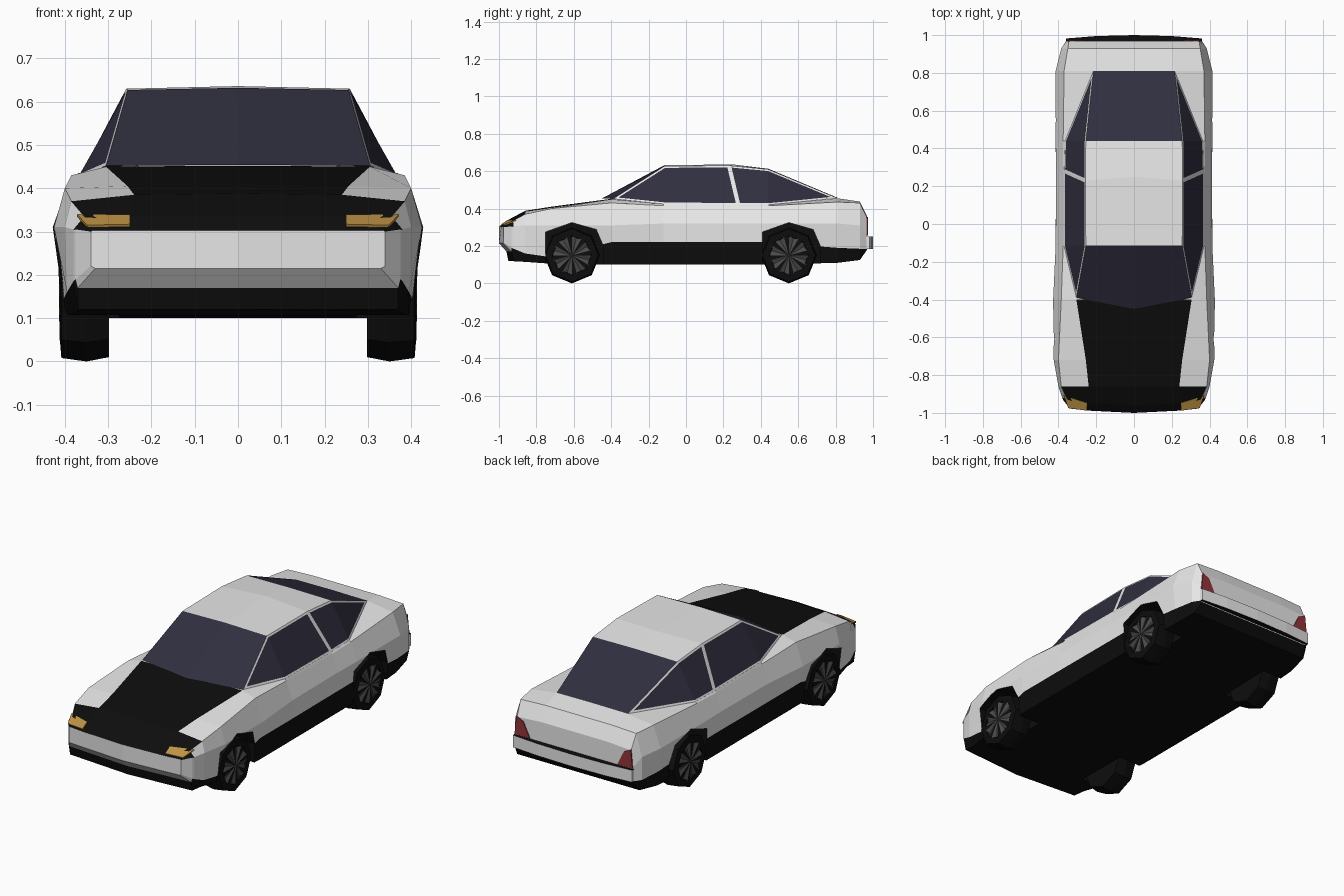
import bpy, bmesh
from math import sin, cos, pi
from mathutils import Vector

cube = bpy.data.objects.get("Cube")
if cube:
    bpy.data.objects.remove(cube, do_unlink=True)


def material(name, rgb):
    mat = bpy.data.materials.new(name)
    mat.use_nodes = True
    color = (*rgb, 1)
    mat.diffuse_color = color
    mat.node_tree.nodes["Principled BSDF"].inputs["Base Color"].default_value = color
    return mat


WHITE, BLACK, GLASS, ORANGE, RED, GREY = range(6)
MATS = [
    material("white paint", (.8, .8, .8)),
    material("black trim", (.004, .004, .004)),
    material("tinted glass", (.03, .028, .05)),
    material("orange lamp", (.52, .29, .06)),
    material("red lamp", (.28, .035, .045)),
    material("wheel grey", (.07, .07, .07)),
]


def finish(name, bm):
    bmesh.ops.recalc_face_normals(bm, faces=bm.faces[:])
    mesh = bpy.data.meshes.new(name)
    bm.to_mesh(mesh)
    bm.free()
    for mat in MATS:
        mesh.materials.append(mat)
    obj = bpy.data.objects.new(name, mesh)
    bpy.context.collection.objects.link(obj)
    return obj


def add_face(bm, verts, mat):
    face = bm.faces.new(verts)
    face.material_index = mat
    return face


def prism(bm, points, offset, mat, cap_mat=None):
    """Extrude a polygon along an offset vector."""
    low = [bm.verts.new(p) for p in points]
    high = [bm.verts.new(Vector(p) + Vector(offset)) for p in points]
    for cap in (low, high):
        add_face(bm, cap, mat if cap_mat is None else cap_mat)
    for i in range(len(low)):
        j = (i + 1) % len(low)
        add_face(bm, (low[i], low[j], high[j], high[i]), mat)


# Body: cross-sections from nose to tail
# y, floor z, floor x, then x z of sill, waist, shoulder, deck edge, and centre z
SECTIONS = [
    (-1, .215, .33, .34, .22, .34, .3, .335, .303, .25, .303, .303),
    (-.96, .17, .37, .375, .19, .375, .305, .35, .33, .25, .335, .335),
    (-.95, .12, .37, .38, .185, .38, .305, .355, .335, .25, .34, .34),
    (-.86, .115, .37, .395, .16, .4, .31, .385, .37, .24, .385, .388),
    (-.72, .105, .4, .405, .14, .425, .31, .4, .4, .255, .405, .41),
    (-.4, .1, .41, .415, .22, .428, .31, .385, .43, .305, .45, .452),
    (-.12, .1, .41, .415, .22, .415, .32, .375, .415, .37, .425, .425),
    (.28, .1, .41, .413, .22, .412, .32, .375, .41, .37, .42, .42),
    (.44, .1, .41, .413, .22, .415, .32, .375, .415, .365, .42, .42),
    (.81, .11, .39, .4, .19, .415, .32, .37, .435, .215, .455, .455),
    (.93, .125, .37, .385, .185, .385, .31, .35, .43, .2, .437, .437),
    (.968, .18, .35, .36, .185, .357, .26, .345, .35, .2, .36, .36),
]


def body_color(station, strip):
    if strip <= 1:
        return WHITE if station == 0 else BLACK
    if strip == 3:
        return BLACK if station < 2 else WHITE
    if strip == 4:
        return BLACK if station < 3 else WHITE
    if strip == 5:
        return BLACK if station < 5 else WHITE
    return WHITE


bm = bmesh.new()
rings = []
for y, floor, fx, *rest in SECTIONS:
    half = [(0, floor), (fx, floor)] + list(zip(rest[0:8:2], rest[1:8:2])) + [(0, rest[8])]
    outline = half + [(-x, z) for x, z in half[5:0:-1]]
    bow = .2 if y < -.9 else 0
    rings.append([bm.verts.new((x, y + bow * x * x, z)) for x, z in outline])
for s, (a, b) in enumerate(zip(rings, rings[1:])):
    for k in range(12):
        n = (k + 1) % 12
        add_face(bm, (a[k], a[n], b[n], b[k]), body_color(s, min(k, 11 - k)))
for ring in (rings[0], rings[-1]):
    add_face(bm, ring[:7], WHITE)
    add_face(bm, ring[6:] + ring[:1], WHITE)
body = finish("body", bm)

# Wheel arches cut out of the body
AXLES = (-.61, .55)
ARCH = [(-.14, -.1), (-.14, .275), (0, .325), (.13, .288), (.168, .2), (.168, -.1)]
bm = bmesh.new()
for axle in AXLES:
    for side in (1, -1):
        prism(bm, [(side * .275, axle + y, z) for y, z in ARCH], (side * .3, 0, 0), BLACK)
cutter = finish("arch_cutter", bm)
cutter.hide_render = True
cut = body.modifiers.new("arches", 'BOOLEAN')
cut.operation = 'DIFFERENCE'
cut.solver = 'EXACT'
cut.object = cutter
bpy.context.view_layer.objects.active = body
bpy.ops.object.modifier_apply(modifier=cut.name)
bpy.data.objects.remove(cutter, do_unlink=True)

# Cabin: roof, windscreens and framed side windows
CABIN = dict(
    a_low=(.305, -.39, .452), a_top=(.255, -.115, .627), b_top=(.258, .23, .63),
    c_top=(.255, .44, .61), c_low=(.215, .81, .456), belt_front=(.37, -.12, .424),
    belt_mid=(.37, .28, .419), belt_rear=(.365, .44, .419),
)
bm = bmesh.new()
mid = {n: bm.verts.new(p) for n, p in dict(
    a_low=(0, -.45, .454), a_top=(0, -.115, .632), b_top=(0, .25, .636),
    c_top=(0, .44, .613), c_low=(0, .81, .458)).items()}
for side in (1, -1):
    v = {n: bm.verts.new((side * x, y, z)) for n, (x, y, z) in CABIN.items()}
    for p, q, mat in (("a_low", "a_top", GLASS), ("a_top", "b_top", WHITE),
                      ("b_top", "c_top", WHITE), ("c_top", "c_low", GLASS)):
        add_face(bm, (mid[p], v[p], v[q], mid[q]), mat)
    for group in (("a_low a_top belt_front", "a_top b_top belt_mid belt_front"),
                  ("b_top c_top belt_rear belt_mid", "c_top c_low belt_rear")):
        panes = [add_face(bm, [v[n] for n in names.split()], GLASS) for names in group]
        bmesh.ops.recalc_face_normals(bm, faces=bm.faces[:])
        frame = bmesh.ops.inset_region(bm, faces=panes, thickness=.011,
                                       use_boundary=True, use_even_offset=True)
        for face in frame["faces"]:
            face.material_index = WHITE
finish("cabin", bm)

# Rear bumper with black top and underside
bm = bmesh.new()
edge = [(.362, .94), (.36, .982), (.2, .995), (0, 1)]
plan = edge + [(-x, y) for x, y in edge[-2::-1]]
prism(bm, [(x, y, .185) for x, y in plan], (0, 0, .066), WHITE, BLACK)
finish("rear_bumper", bm)

# Lamps as thin plates
FRONT_LAMP = [(.25, -.985, .311), (.348, -.972, .309), (.372, -.905, .334), (.25, -.945, .334)]
REAR_LAMP = [(.265, .966, .255), (.357, .966, .255), (.346, .966, .355), (.305, .966, .335)]
for side, word in ((1, "left"), (-1, "right")):
    for name, shape, offset, mat in (("front_lamp", FRONT_LAMP, (0, -.003, .006), ORANGE),
                                     ("rear_lamp", REAR_LAMP, (0, .007, 0), RED)):
        bm = bmesh.new()
        prism(bm, [(side * x, y, z) for x, y, z in shape], offset, mat)
        finish(f"{word}_{name}", bm)

# Wheels: eight-sided tyre and faceted spoked rim
TYRE = [(.298, .08), (.298, .14), (.35, .15), (.408, .142), (.411, .105), (.395, .1)]


def circle(bm, x, radius, axle, count):
    return [bm.verts.new((x, axle + radius * sin(2 * pi * i / count),
                          .15 + radius * cos(2 * pi * i / count))) for i in range(count)]


for axle, end in zip(AXLES, ("front", "rear")):
    for side, word in ((1, "left"), (-1, "right")):
        bm = bmesh.new()
        loops = [circle(bm, side * x, r, axle, 8) for x, r in TYRE]
        for a, b in zip(loops, loops[1:]):
            for i in range(8):
                j = (i + 1) % 8
                add_face(bm, (a[i], a[j], b[j], b[i]), BLACK)
        add_face(bm, loops[0], BLACK)
        add_face(bm, loops[-1], BLACK)
        finish(f"{end}_{word}_tyre", bm)

        bm = bmesh.new()
        hub = bm.verts.new((side * .414, axle, .15))
        rim = circle(bm, side * .412, .102, axle, 24)
        for i, vert in enumerate(rim):
            if i % 3 == 1:
                vert.co.x = side * .4
            add_face(bm, (hub, vert, rim[(i + 1) % 24]), BLACK if i % 3 == 2 else GREY)
        finish(f"{end}_{word}_rim", bm)
